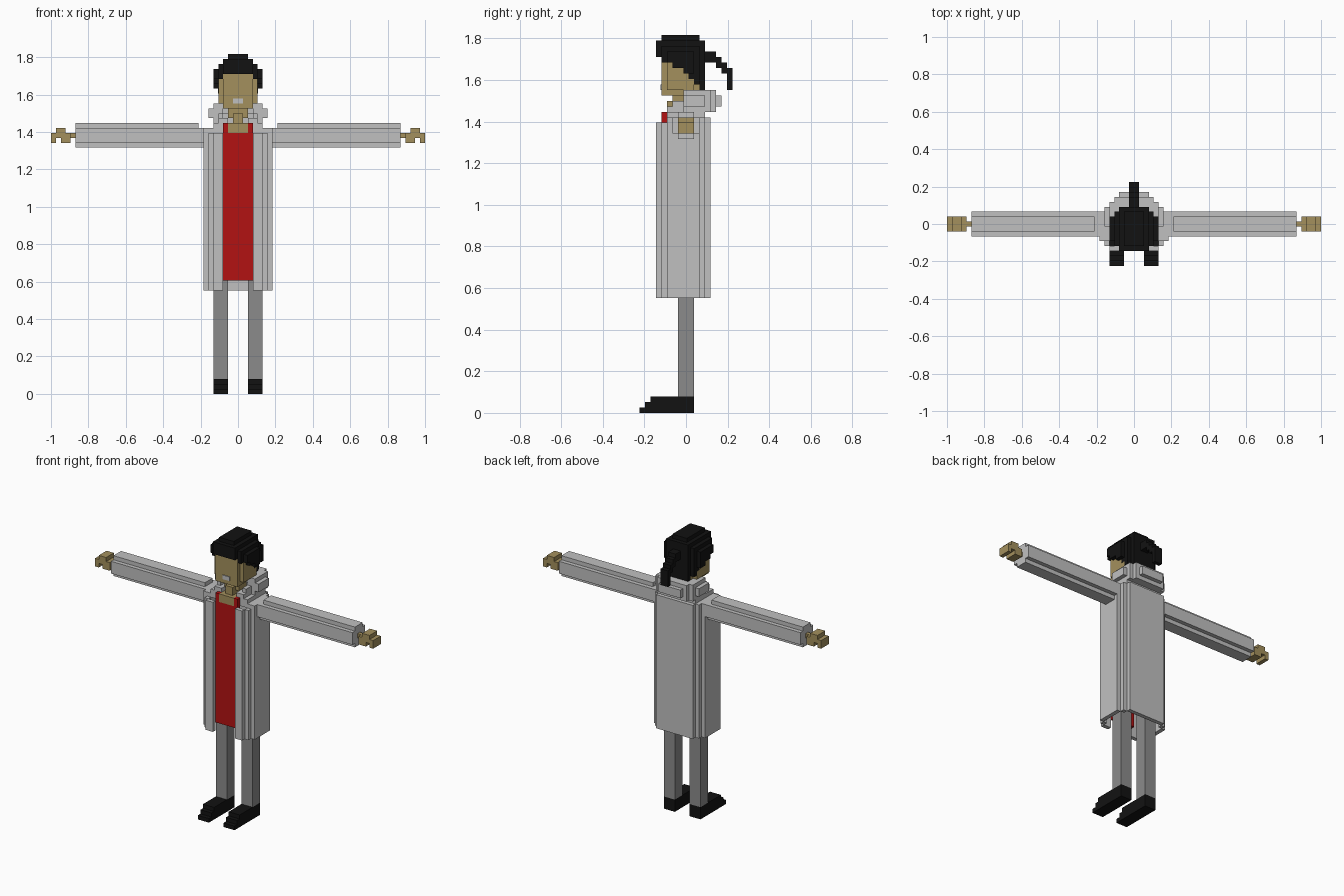
import bpy, bmesh

if "Cube" in bpy.data.objects:
    bpy.data.objects.remove(bpy.data.objects["Cube"])

V = 1 / 38          # edge of one block
YC = 8.5            # block rows run 0 (front) to 17 (back)


def material(name, r, g, b):
    m = bpy.data.materials.new(name)
    m.diffuse_color = (r, g, b, 1)
    m.use_nodes = True
    m.node_tree.nodes["Principled BSDF"].inputs["Base Color"].default_value = m.diffuse_color
    return m


COAT = material("light grey", 0.53, 0.53, 0.53)
TROUSER = material("mid grey", 0.26, 0.26, 0.26)
RED = material("red", 0.45, 0.006, 0.006)
SKIN = material("tan", 0.37, 0.28, 0.11)
BLACK = material("black", 0.006, 0.006, 0.006)


def sym(half, j0, j1, z0, z1):
    """Box centred on x, in block units."""
    return (-half, half, j0, j1, z0, z1)


def part(name, mat, boxes, sides=(1,)):
    """One object from boxes (x0, x1, row0, row1, z0, z1); sides=(1,-1) mirrors."""
    bm = bmesh.new()
    for s in sides:
        for x0, x1, j0, j1, z0, z1 in boxes:
            geo = bmesh.ops.create_cube(bm, size=1)
            for v in geo["verts"]:
                v.co.x = s * V * (x1 if v.co.x > 0 else x0)
                v.co.y = V * ((j1 if v.co.y > 0 else j0) - YC)
                v.co.z = V * (z1 if v.co.z > 0 else z0)
    bmesh.ops.recalc_face_normals(bm, faces=bm.faces)
    me = bpy.data.meshes.new(name)
    bm.to_mesh(me)
    bm.free()
    me.materials.append(mat)
    ob = bpy.data.objects.new(name, me)
    bpy.context.collection.objects.link(ob)
    return ob


BOTH = (1, -1)

# Shoes with stepped toes, and legs
part("shoes", BLACK, [(2, 5, i, 10, i, i + 1) for i in range(3)], BOTH)
part("legs", TROUSER, [(2, 5, 7, 10, 3, 28)], BOTH)

# Long open coat: a hollow shell with stepped corners
part("coat_sides", COAT, [
    (3, 5, 3, 4, 21, 53),
    (5, 6, 4, 5, 21, 53),
    (6, 7, 5, 11, 21, 54),
    (5, 6, 11, 12, 21, 54),
], BOTH)
part("coat_back", COAT, [sym(5, 12, 13, 21, 54)])

# Shoulders and collar stepping in around the neck
part("shoulders", COAT, [
    (3, 6, 5, 11, 53, 54),
    (0, 5, 9, 12, 53, 54),
    (3, 5, 5, 11, 54, 55),
    (0, 5, 9, 12, 54, 55),
    (2, 4, 5, 11, 55, 56),
    (3, 4, 6, 11, 56, 57),
    (0, 4, 9, 12, 55, 57),
], BOTH)

# Hood lying behind the neck
part("hood", COAT, [
    (3, 6, 8, 12, 56, 58),
    (3, 5, 8, 13, 55, 59),
    (0, 5, 11, 13, 55, 59),
    (0, 4, 12, 14, 55, 59),
    (0, 3, 13, 15, 56, 58),
], BOTH)

# Shirt front in two pieces, with a notch for the neck
part("shirt_lower", RED, [sym(3, 4, 5, 23, 42)])
part("shirt_upper", RED, [sym(3, 4, 5, 42, 53), (2, 3, 4, 5, 53, 55),
                          (-3, -2, 4, 5, 53, 55)])

# Sleeves with stepped edges
part("sleeves", COAT, [
    (8, 33, 6, 11, 51, 54),
    (8, 33, 7, 10, 50, 55),
    (7, 8, 6, 11, 51, 54),
    (7, 8, 7, 10, 50, 54),
], BOTH)

# Hands
part("hands", SKIN, [
    (33, 34, 8, 9, 52, 53),
    (34, 35, 7, 10, 51, 53),
    (35, 36, 7, 10, 51, 54),
    (36, 37, 7, 10, 52, 54),
    (37, 38, 7, 10, 51, 53),
], BOTH)

# Neck and head
part("neck", SKIN, [sym(2, 4, 9, 53, 55), sym(1, 5, 9, 55, 57), sym(2, 6, 9, 56, 58)])
part("head", SKIN, [
    sym(3, 4, 10, 58, 65),
    sym(4, 5, 10, 59, 65),
    sym(3, 10, 11, 58, 60),
])
part("mouth", COAT, [sym(1, 3.8, 4, 59, 60)])

# Hair: slices from front to back, narrowing towards the crown
widths = {3: 3, 4: 4, 5: 5, 6: 5, 7: 5, 8: 5, 9: 5, 10: 4, 11: 3}
bottoms = {3: 65, 4: 65, 5: 64, 6: 63, 7: 63, 8: 62, 9: 61, 10: 60, 11: 59}
hair = []
for j, w in widths.items():
    low = bottoms[j]
    if low < 62 and w == 5:
        hair.append(sym(4.05, j, j + 1, low, 62))
        low = 62
    hair.append(sym(w, j, j + 1, low, 66))
    for z, limit in ((66, 4), (67, 3), (68, 2)):
        if z < 68 or 4 <= j <= 10:
            hair.append(sym(min(w, limit), j, j + 1, z, z + 1))
hair += [(3, 4, 4, 5, 64, 65), (-4, -3, 4, 5, 64, 65)]
part("hair", BLACK, hair)

# Ponytail curving down at the back
tail = ((64, 66), (64, 66), (63, 65), (62, 64), (59, 63))
part("ponytail", BLACK, [sym(1, 12 + i, 13 + i, a, b) for i, (a, b) in enumerate(tail)])
